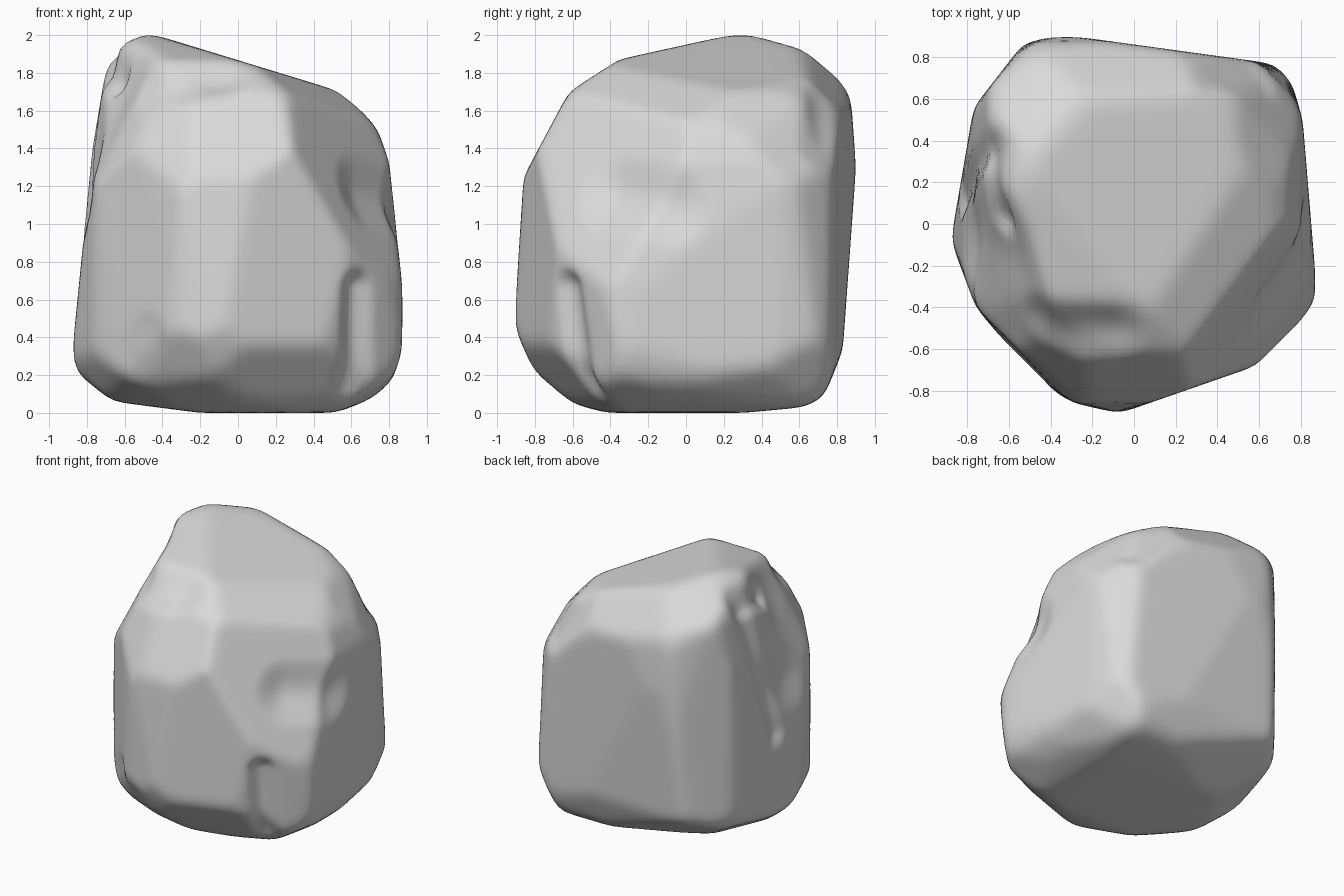
import bpy
import bmesh
from math import sin, cos, radians, sqrt
from mathutils import Vector

old_cube = bpy.data.objects.get("Cube")
if old_cube:
    bpy.data.objects.remove(old_cube, do_unlink=True)

CENTRE = Vector((0, 0, 0.95))
TILT = radians(30)
H = 1 / sqrt(2)

# Outlines of the boulder, counter-clockwise, each in its own plane
FRONT = [(-0.2, 0), (0.52, 0), (0.7, 0.07), (0.82, 0.17), (0.87, 0.33), (0.87, 0.67),
         (0.8, 1.33), (0.74, 1.5), (0.58, 1.69), (-0.5, 2.02), (-0.68, 1.94),
         (-0.77, 1.4), (-0.89, 0.2), (-0.74, 0.07)]
SIDE = [(-0.42, 0), (0.3, 0), (0.63, 0.03), (0.73, 0.08), (0.83, 0.33), (0.9, 1.3),
        (0.87, 1.72), (0.79, 1.88), (0.32, 2.02), (-0.36, 1.87), (-0.62, 1.7),
        (-0.86, 1.25), (-0.91, 0.46), (-0.8, 0.2), (-0.65, 0.06)]
TOP = [(-0.07, -0.91), (0.62, -0.67), (0.8, -0.47), (0.88, -0.35), (0.81, 0.5),
       (0.75, 0.71), (0.67, 0.77), (-0.35, 0.91), (-0.53, 0.87), (-0.77, 0.56),
       (-0.88, -0.08), (-0.76, -0.4), (-0.46, -0.76), (-0.29, -0.86)]
FRONT_CORNER = [(0.14, -0.31), (0.53, -0.19), (0.88, 0.07), (1.03, 0.32), (0.97, 1.18),
                (0.73, 1.6), (0.25, 1.99), (-0.1, 2.04), (-0.32, 1.97), (-0.5, 1.66),
                (-0.82, 1.18), (-0.84, 0.21), (-0.66, -0.05), (-0.36, -0.21)]
BACK_CORNER = [(0.07, -0.26), (0.58, -0.16), (0.86, 0.19), (0.82, 1.22), (0.65, 1.53),
               (0.48, 1.7), (0.23, 1.77), (-0.57, 1.57), (-0.77, 1.41),
               (-0.97, 1.12), (-1.03, 0.21), (-0.86, -0.09)]
UNDER_CORNER = [(-0.07, -0.25), (0.36, -0.24), (0.74, -0.05), (0.97, 0.23), (0.99, 1.09),
                (0.96, 1.57), (0.76, 1.84), (0.33, 1.87), (-0.18, 1.79),
                (-0.51, 1.57), (-0.9, 0.72), (-0.84, 0.22), (-0.47, -0.16)]


def tilted_axes(away_x, away_y, tilt):
    """Horizontal and upright axes of a plane seen along a diagonal."""
    right = Vector((away_y, -away_x, 0)) * H
    up = Vector((away_x * H * sin(tilt), away_y * H * sin(tilt), cos(tilt)))
    return right, up


X, Y, Z = Vector((1, 0, 0)), Vector((0, 1, 0)), Vector((0, 0, 1))
SECTIONS = [
    (FRONT, (X, Z)), (SIDE, (Y, Z)), (TOP, (X, Y)),
    (FRONT_CORNER, tilted_axes(-1, 1, TILT)),
    (BACK_CORNER, tilted_axes(1, -1, TILT)),
    (UNDER_CORNER, tilted_axes(-1, -1, -TILT)),
]


def facet_planes():
    """Turn every outline edge into a flat facet: outward normal and distance."""
    planes = []
    for outline, (right, up) in SECTIONS:
        for i, (a, b) in enumerate(outline):
            c, d = outline[(i + 1) % len(outline)]
            across, rise = d - b, a - c
            normal = (right * across + up * rise).normalized()
            reach = max((right * p + up * q).dot(normal) for p, q in outline)
            planes.append((normal, reach - CENTRE.dot(normal)))
    return planes


# Clefts and hollows: start, end, width, depth
HOLLOWS = [
    ((0.65, -0.64, 0.65), (0.62, -0.54, 0.12), 0.13, 0.06),   # front corner cleft
    ((-0.68, 0.36, 1.75), (-0.8, 0.12, 0.8), 0.12, 0.04),     # left side crevice
    ((-0.68, 0.36, 1.85), (-0.66, 0.05, 1.8), 0.14, 0.06),    # crevice top
    ((-0.72, -0.1, 1.75), (-0.77, -0.1, 1.2), 0.35, 0.05),    # left side recess
    ((-0.45, -0.5, 1.75), (-0.12, -0.52, 1.75), 0.2, 0.04),   # upper front step
    ((0.82, -0.1, 1.1), (0.65, -0.35, 1.15), 0.25, 0.05),     # right side dip
    ((0.4, 0.75, 1.7), (0.6, 0.72, 1.4), 0.16, 0.03),         # back shoulder dip
    ((-0.5, -0.72, 0.4), (-0.55, -0.6, 0.3), 0.16, 0.02),     # front left dip
]


def hollow_depth(point):
    depth = 0
    for start, end, width, amount in HOLLOWS:
        a, b = Vector(start), Vector(end)
        t = max(0, min(1, (point - a).dot(b - a) / (b - a).length_squared))
        gap = (point - a.lerp(b, t)).length / width
        if gap < 1:
            depth += amount * (1 - gap * gap) ** 2
    return depth


# Boulder body: a fine ball pressed against the facets
bm = bmesh.new()
bmesh.ops.create_icosphere(bm, subdivisions=6, radius=1)
planes = facet_planes()
for v in bm.verts:
    ray = v.co.normalized()
    reach = min(dist / ray.dot(n) for n, dist in planes if ray.dot(n) > 0.05)
    v.co = CENTRE + ray * reach

# Soften the worn edges, then press in the clefts
for step in range(4):
    bmesh.ops.smooth_vert(bm, verts=bm.verts, factor=0.5,
                          use_axis_x=True, use_axis_y=True, use_axis_z=True)
for v in bm.verts:
    v.co -= (v.co - CENTRE).normalized() * hollow_depth(v.co)

mesh = bpy.data.meshes.new("boulder")
bm.to_mesh(mesh)
bm.free()
boulder = bpy.data.objects.new("boulder", mesh)
bpy.context.collection.objects.link(boulder)

# Stone colour
stone = bpy.data.materials.new("grey_stone")
stone.use_nodes = True
grey = (0.7, 0.7, 0.7, 1)
stone.diffuse_color = grey
stone.node_tree.nodes["Principled BSDF"].inputs["Base Color"].default_value = grey
mesh.materials.append(stone)

for poly in mesh.polygons:
    poly.use_smooth = True
